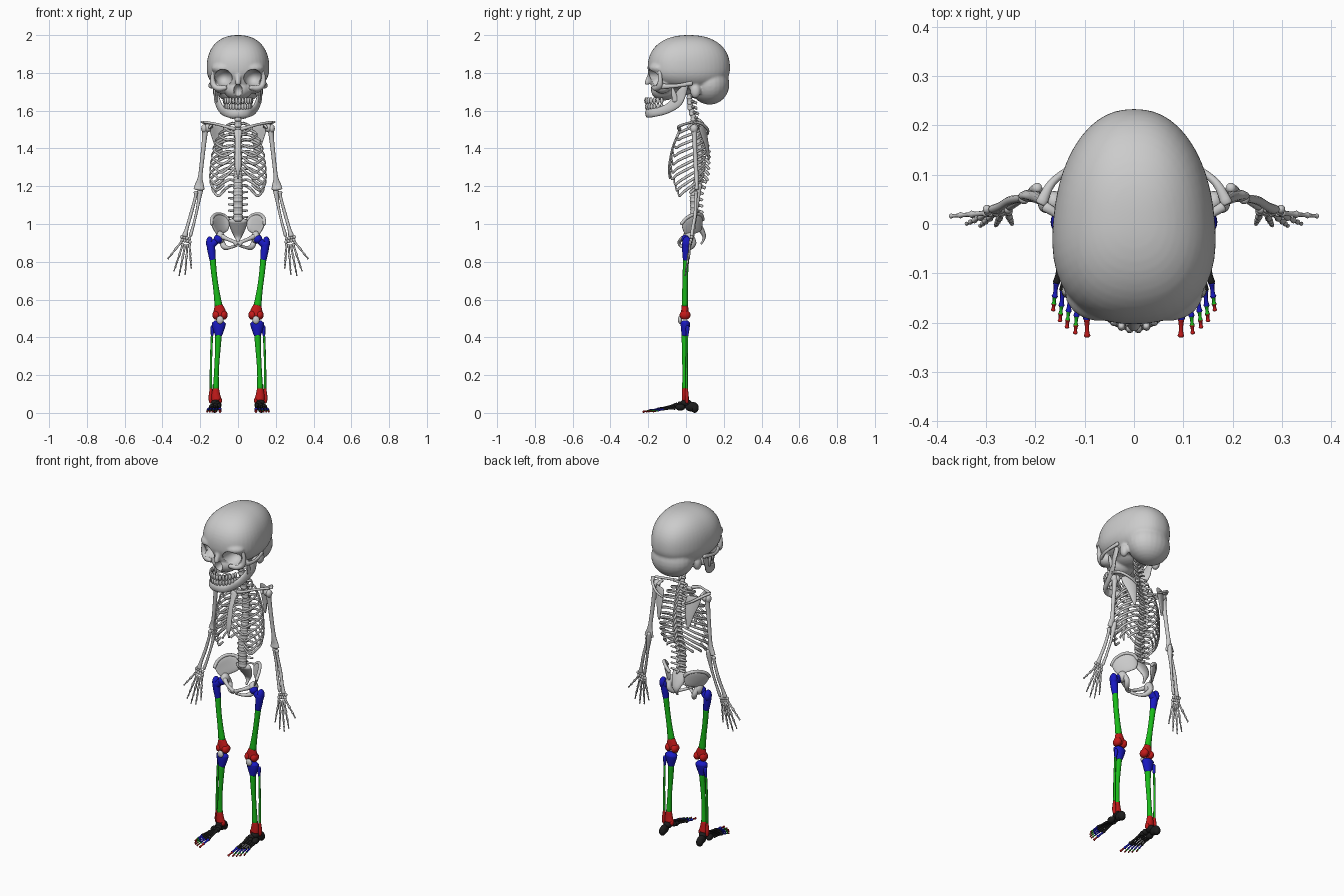
import bpy, bmesh
from math import sin, cos, pi
from mathutils import Vector, Matrix

def mat(name, rgb):
    m = bpy.data.materials.new(name)
    m.diffuse_color = (*rgb, 1)
    return m

BLUE, GREEN = mat("blue", (.01, .01, .55)), mat("green", (.01, .5, .01))
RED, BLACK = mat("red", (.55, .01, .01)), mat("black", (.012, .012, .012))

def part(name, bm, material=None, mirror=True):
    bmesh.ops.recalc_face_normals(bm, faces=bm.faces)
    for f in bm.faces:
        f.smooth = True
    me = bpy.data.meshes.new(name)
    bm.to_mesh(me)
    bm.free()
    ob = bpy.data.objects.new(name, me)
    bpy.context.collection.objects.link(ob)
    if material:
        me.materials.append(material)
    if mirror:
        ob.modifiers.new("mirror", 'MIRROR')
    return ob

def ball(bm, loc, rad, seg=16):
    m = Matrix.Translation(loc) @ Matrix.Diagonal((*rad, 1))
    return bmesh.ops.create_uvsphere(bm, u_segments=seg, v_segments=seg * 5 // 8, radius=1, matrix=m)['verts']

def smooth_rows(rows, k):
    """Catmull-Rom through rows of x, y, z, radius a, radius b"""
    rows = [tuple(r) if len(r) == 5 else (*r, r[3]) for r in rows]
    p = [rows[0]] + rows + [rows[-1]]
    out = []
    for i in range(1, len(p) - 2):
        for j in range(k):
            t = j / k
            out.append([.5 * (2 * b + (c - a) * t + (2 * a - 5 * b + 4 * c - d) * t * t + (3 * b - a - 3 * c + d) * t ** 3)
                        for a, b, c, d in zip(*p[i - 1:i + 3])])
    return out + [list(rows[-1])]

def sweep(bm, rows, ref=None, k=4, n=10):
    """Tube with elliptical section; a is across ref, b is towards ref"""
    rs = smooth_rows(rows, k)
    P = [Vector(r[:3]) for r in rs]
    d = (P[-1] - P[0]).normalized()
    ref = Vector(ref) if ref else Vector((0, 0, 1)) if abs(d.z) < .7 else Vector((0, 1, 0))
    T = [(P[min(i + 1, len(P) - 1)] - P[max(i - 1, 0)]).normalized() for i in range(len(P))]
    st = [(P[i], T[i], rs[i][3], rs[i][4]) for i in range(len(P))]
    for i, s in ((0, -1), (-1, 1)):
        p, t, a, b = st[i]
        cap = (p + t * s * min(a, b) * .5, t, a * .6, b * .6)
        st = [cap] + st if i == 0 else st + [cap]
    rings = []
    for p, t, a, b in st:
        u = t.cross(ref).normalized()
        w = u.cross(t)
        rings.append([bm.verts.new(p + u * cos(2 * pi * j / n) * a + w * sin(2 * pi * j / n) * b) for j in range(n)])
    for r, q in zip(rings, rings[1:]):
        for j in range(n):
            bm.faces.new((r[j], r[(j + 1) % n], q[(j + 1) % n], q[j]))
    bm.faces.new(rings[0])
    bm.faces.new(rings[-1])

def tube(name, rows, material=None, mirror=True, **kw):
    bm = bmesh.new()
    sweep(bm, rows, **kw)
    return part(name, bm, material, mirror)

def balls(name, items, material=None, mirror=True):
    bm = bmesh.new()
    for loc, rad in items:
        ball(bm, loc, rad)
    return part(name, bm, material, mirror)

def small_bone(name, a, b, r, material=None):
    a, b = Vector(a), Vector(b)
    rows = [(*a.lerp(b, t), r * s) for t, s in ((0, 1), (.22, .68), (.75, .62), (1, .95))]
    tube(name, rows, material, k=2, n=8)

def plate(name, rows, thick):
    bm = bmesh.new()
    v = [[bm.verts.new(p) for p in r] for r in rows]
    for r, q in zip(v, v[1:]):
        for j in range(len(r) - 1):
            bm.faces.new((r[j], r[j + 1], q[j + 1], q[j]))
    ob = part(name, bm)
    s = ob.modifiers.new("solidify", 'SOLIDIFY')
    s.thickness, s.offset = thick, 0
    ob.modifiers.new("subsurf", 'SUBSURF').levels = 2
    ob.modifiers["subsurf"].render_levels = 2

def interp(z, table):
    for (z0, y0), (z1, y1) in zip(table, table[1:]):
        if z >= z1:
            break
    return y0 + (y1 - y0) * (z - z0) / (z1 - z0)

# skull: egg cranium and face masses fused, then sockets cut
bm = bmesh.new()
for v in ball(bm, (0, 0, 0), (1, 1, 1), 48):
    x, y, z = v.co
    s = (abs(x) ** 2.3 + abs(y) ** 2.3 + abs(z) ** 2.3) ** (-1 / 2.3)
    x, y, z = x * s, y * s, z * s
    v.co = (x * .163 * (1 - .14 * y), .015 + y * .218, 1.825 + z * (.175 if z > 0 else .125))
for loc, rad in [((0, .125, 1.74), (.125, .105, .108)), ((0, -.03, 1.73), (.085, .1, .05)),
                 ((0, -.115, 1.712), (.075, .075, .058)), ((0, -.14, 1.765), (.06, .05, .06)),
                 ((.07, -.14, 1.825), (.07, .057, .035)), ((-.07, -.14, 1.825), (.07, .057, .035)),
                 ((.085, -.125, 1.725), (.045, .045, .035)), ((-.085, -.125, 1.725), (.045, .045, .035)),
                 ((.112, .05, 1.705), (.022, .028, .04)), ((-.112, .05, 1.705), (.022, .028, .04))]:
    ball(bm, loc, rad, 24)
sweep(bm, [(0, -.175, 1.81, .016), (0, -.195, 1.775, .015), (0, -.208, 1.742, .014)])
skull = part("skull", bm, mirror=False)
rm = skull.modifiers.new("fuse", 'REMESH')
rm.mode, rm.voxel_size, rm.use_smooth_shade = 'VOXEL', .0065, True
sm = skull.modifiers.new("soften", 'SMOOTH')
sm.factor, sm.iterations = .5, 5
sockets = balls("socket_cutter", [((s * .08, -.185, 1.773), (.05, .085, .046)) for s in (1, -1)], mirror=False)
nose = balls("nose_cutter", [((0, -.195, 1.707), (.024, .05, .034))], mirror=False)
for c in (sockets, nose):
    c.hide_render = True
    c.hide_set(True)
    b = skull.modifiers.new("cut", 'BOOLEAN')
    b.operation, b.object = 'DIFFERENCE', c
tube("cheekbone", [(.122, -.14, 1.82, .012), (.135, -.137, 1.78, .011), (.128, -.138, 1.735, .016),
                   (.1, -.155, 1.718, .016), (.065, -.172, 1.722, .011)], ref=(0, 1, 0))
tube("cheek_arch", [(.122, -.135, 1.73, .01, .016), (.146, -.08, 1.73, .007, .011),
                    (.15, -.03, 1.735, .007, .01), (.14, .03, 1.745, .008, .012)], ref=(0, 0, 1))
# jaw and teeth
tube("jaw", [(.122, .002, 1.735, .013, .012), (.117, -.025, 1.69, .009, .027), (.107, -.05, 1.645, .01, .03),
             (.086, -.11, 1.605, .011, .024), (.055, -.178, 1.588, .012, .023), (.025, -.2, 1.586, .012, .024),
             (0, -.203, 1.587, .013, .024)], ref=(0, 0, 1), n=14)
tube("jaw_prong", [(.112, -.055, 1.65, .007, .016), (.115, -.065, 1.69, .006, .013), (.115, -.072, 1.72, .005, .006)])
bm = bmesh.new()
for j in range(7):
    a = .12 + j * .235
    for z, k in ((1.653, 1.0), (1.621, .95)):
        x, y = .073 * k * sin(a), -.125 - .088 * k * cos(a)
        ball(bm, (x, y, z), (.0085, .009, .018), 10)
part("teeth", bm)

# spine
SPINE = [(1.76, .012), (1.62, .022), (1.54, .045), (1.4, .078), (1.28, .07), (1.15, .04), (1.0, .045)]
levels = [(1.735 - .029 * i, .019, .029) for i in range(7)] + [(1.53 - .03 * i, .02 + .0005 * i, .03) for i in range(12)]
levels += [(1.167 - .033 * i, .027, .033) for i in range(5)]
for i, (z, r, h) in enumerate(levels):
    y = interp(z, SPINE)
    bm = bmesh.new()
    sweep(bm, [(0, y, z - h * .36, r, r * .8), (0, y, z, r * .85, r * .7), (0, y, z + h * .36, r, r * .8)], k=2, n=12)
    L = .032 if i < 6 else .05 if i < 19 else .045
    dz = .012 if i < 6 else .03 if i < 17 else .01
    sweep(bm, [(0, y + r * .6, z, .009), (0, y + r + .012, z - dz * .4, .005, .008), (0, y + L, z - dz, .004, .008)], ref=(0, 0, 1), k=2, n=8)
    w = .032 if i < 6 else .042 if i < 18 else .05
    for s in (1, -1):
        sweep(bm, [(s * .008, y + r * .7, z, .008), (s * w, y + r * .7 + .008, z + .003, .005)], k=2, n=8)
    part("vertebra", bm, mirror=False)
tube("sacrum", [(0, .05, 1.02, .05, .018), (0, .075, .98, .042, .016), (0, .095, .94, .024, .011),
                (0, .092, .915, .011, .007), (0, .08, .895, .006, .005)], mirror=False, ref=(0, 1, 0), n=14)

# rib cage
BREAST = [(1.5, -.03), (1.42, -.065), (1.3, -.088), (1.2, -.085)]
WIDTH = [.068, .1, .12, .131, .139, .144, .148, .15, .147, .138, .118, .09]
FRONT = [-.03, -.05, -.065, -.075, -.083, -.087, -.09, -.086, -.076, -.06, -.03, 0]
for i in range(12):
    z0 = 1.53 - .03 * i
    y0 = interp(z0, SPINE)
    yb, W = y0 + .034, WIDTH[i]
    c, D = (yb + FRONT[i]) / 2, (yb - FRONT[i]) / 2
    end = 2.6 if i < 7 else 2.35 if i < 10 else 1.75 if i == 10 else 1.3
    drop = min(.045 + .013 * i, .115) if i < 10 else .07 if i == 10 else .04
    rows = [(.014, y0 + .01, z0, .005, .006)]
    for j in range(7):
        a = .35 + (end - .35) * j / 6
        rows.append((W * sin(a) ** .85, c + D * cos(a), z0 + .004 - drop * j / 6, .004, .0075))
    if i < 7:
        zs = 1.482 - .03 * i
        rows.append((.014, interp(zs, BREAST), zs, .004, .006))
    elif i < 10:
        x, y, z = rows[-1][:3]
        rows.append((x * .68, y - .006, z + .03, .004, .006))
    tube("rib", rows, ref=(0, 0, 1), k=3, n=8)
tube("breastbone", [(0, -.032, 1.497, .024, .008), (0, -.05, 1.455, .017, .007), (0, -.072, 1.4, .016, .006),
                    (0, -.089, 1.31, .018, .006), (0, -.09, 1.27, .008, .005), (0, -.086, 1.24, .005, .004)],
     mirror=False, ref=(0, 1, 0))

# shoulder
tube("collarbone", [(.02, -.035, 1.503, .011), (.065, -.038, 1.516, .008), (.12, -.002, 1.53, .007), (.18, .035, 1.54, .01, .007)])
plate("shoulder_blade", [[(.068, .1, 1.53), (.11, .097, 1.525), (.152, .065, 1.525)],
                         [(.072, .113, 1.46), (.11, .108, 1.46), (.152, .07, 1.485)],
                         [(.08, .12, 1.4), (.1, .117, 1.4), (.125, .1, 1.42)],
                         [(.088, .122, 1.335), (.095, .122, 1.33), (.106, .117, 1.335)]], .009)
tube("blade_ridge", [(.075, .115, 1.475, .005), (.12, .115, 1.5, .007), (.165, .085, 1.53, .008), (.188, .042, 1.54, .012, .006)], ref=(0, 0, 1))
tube("blade_hook", [(.142, .065, 1.515, .009), (.14, .03, 1.525, .008), (.152, .01, 1.51, .006)], ref=(1, 0, 0))

# arm
balls("upper_arm_head", [((.162, .045, 1.508), (.02, .022, .023)), ((.178, .042, 1.505), (.017, .02, .023))])
tube("upper_arm", [(.173, .044, 1.51, .018), (.177, .045, 1.46, .013), (.19, .05, 1.34, .011), (.2, .055, 1.25, .012),
                   (.204, .057, 1.21, .023, .01), (.206, .057, 1.185, .029, .013)], n=12)
tube("ulna", [(.196, .074, 1.208, .01), (.2, .066, 1.175, .014), (.212, .06, 1.1, .008), (.232, .047, 1.01, .007), (.252, .036, .938, .009)])
tube("radius", [(.223, .052, 1.168, .012), (.226, .052, 1.14, .008), (.25, .048, 1.05, .009), (.27, .036, .98, .009), (.281, .03, .938, .015, .01)])
balls("wrist_bones", [((.256 + .014 * (i % 4) - .002 * (i // 4), .03 - .004 * (i // 4), .922 - .017 * (i // 4) + .003 * (i % 4)),
                       (.0085, .009, .0095)) for i in range(8)])
for base, tip in [((.3, .022, .905), (.372, .016, .815)), ((.292, .022, .893), (.34, 0, .748)), ((.28, .022, .888), (.312, -.004, .724)),
                  ((.268, .022, .888), (.28, -.003, .73)), ((.257, .024, .892), (.247, 0, .763))]:
    a, b = Vector(base), Vector(tip)
    cuts = (0, .42, .74, 1) if tip[0] > .36 else (0, .41, .67, .85, 1)
    for j, (s, e) in enumerate(zip(cuts, cuts[1:])):
        small_bone("hand_bone" if j == 0 else "finger_bone", a.lerp(b, s), a.lerp(b, e - .02), .0082 - .0012 * j)

# pelvis
plate("hip_wing", [[(.045, .085, 1.025), (.075, .085, 1.05), (.112, .05, 1.058), (.138, .005, 1.035), (.142, -.028, 1.0)],
                   [(.042, .085, 1.0), (.068, .078, 1.0), (.1, .05, 1.0), (.125, .01, .99), (.132, -.02, .975)],
                   [(.05, .08, .965), (.065, .07, .955), (.085, .045, .945), (.1, .015, .94), (.11, -.008, .94)]], .013)
tube("hip_crest", [(.05, .088, 1.022, .01), (.076, .083, 1.046, .009), (.112, .05, 1.053, .009), (.136, .005, 1.033, .009), (.14, -.025, 1.0, .009)], ref=(0, 0, 1))
balls("hip_socket", [((.095, .012, .93), (.025, .03, .033))])
tube("pubic_bone", [(.09, 0, .935, .015), (.055, -.025, .92, .01), (.02, -.035, .905, .01), (.008, -.034, .895, .009, .016)], ref=(0, 0, 1))
tube("seat_bone", [(.008, -.032, .888, .009), (.04, -.012, .876, .008), (.068, .02, .876, .014), (.084, .04, .9, .015), (.092, .025, .935, .016)], ref=(1, 0, 0))

# thigh
balls("thigh_head", [((.105, 0, .92), (.024, .024, .024)), ((.15, .004, .9), (.019, .024, .034))], BLUE)
tube("thigh_neck", [(.105, 0, .92, .017), (.145, 0, .885, .022)], BLUE)
tube("thigh_top", [(.146, 0, .9, .022), (.141, 0, .86, .021), (.134, 0, .81, .0165)], BLUE, n=14)
tube("thigh_shaft", [(.134, 0, .812, .0165), (.127, -.003, .74, .015), (.115, -.005, .65, .0155), (.103, -.006, .567, .021, .017)], GREEN, n=14)
tube("thigh_bottom", [(.103, -.006, .57, .021, .017), (.098, -.006, .54, .032, .02), (.096, -.006, .515, .036, .022)], RED, n=14)
balls("knee_knuckles", [((.076, -.005, .518), (.021, .029, .025)), ((.115, -.005, .518), (.021, .029, .025))], RED)
balls("kneecap", [((.095, -.032, .492), (.019, .011, .021))])

# shin
tube("shin_top", [(.101, -.003, .475, .037, .026), (.102, -.004, .452, .033, .024), (.103, -.006, .408, .018, .017)], BLUE, n=14)
tube("shin_shaft", [(.103, -.006, .412, .0175), (.108, -.008, .32, .014), (.114, -.007, .22, .0125), (.117, -.005, .125, .016)], GREEN, n=14)
tube("shin_bottom", [(.117, -.005, .13, .016), (.117, -.004, .095, .023, .018), (.114, -.003, .072, .026, .02)], RED, n=14)
balls("inner_ankle", [((.095, -.003, .065), (.01, .014, .018))], RED)
tube("calf_top", [(.136, .008, .458, .009), (.135, .008, .44, .01), (.138, .006, .405, .006)], BLUE)
tube("calf_shaft", [(.138, .006, .41, .006), (.143, .004, .27, .006), (.143, .003, .125, .007)], GREEN)
tube("calf_bottom", [(.143, .003, .13, .007), (.145, .004, .08, .011), (.144, .005, .055, .008)], RED)

# foot
balls("heel_and_ankle_bones", [((.118, 0, .053), (.024, .03, .02)), ((.123, .03, .033), (.02, .036, .026)), ((.124, .046, .025), (.02, .021, .025)),
                               ((.108, -.032, .045), (.02, .014, .016)), ((.137, -.03, .03), (.018, .026, .018)),
                               ((.1, -.05, .04), (.013, .016, .014)), ((.118, -.05, .04), (.012, .014, .013))], BLACK)
for i, (bx, hx, tx, hy, ty) in enumerate([(.1, .096, .095, -.145, -.228), (.113, .114, .119, -.15, -.222), (.125, .129, .136, -.143, -.21),
                                          (.137, .144, .15, -.133, -.197), (.147, .157, .164, -.118, -.175)]):
    r = .0105 if i == 0 else .008
    head, tip = Vector((hx, hy, .02)), Vector((tx, ty, .006))
    small_bone("foot_bone", (bx, -.06, .04 - .004 * i), head, r, BLACK)
    cuts = (.04, .58, 1) if i == 0 else (.05, .52, .78, 1)
    for s, e, m in zip(cuts, cuts[1:], (BLUE, RED) if i == 0 else (BLUE, GREEN, RED)):
        small_bone("toe_bone", head.lerp(tip, s), head.lerp(tip, e - .02), r * (.85 if s < .1 else .68), m)
